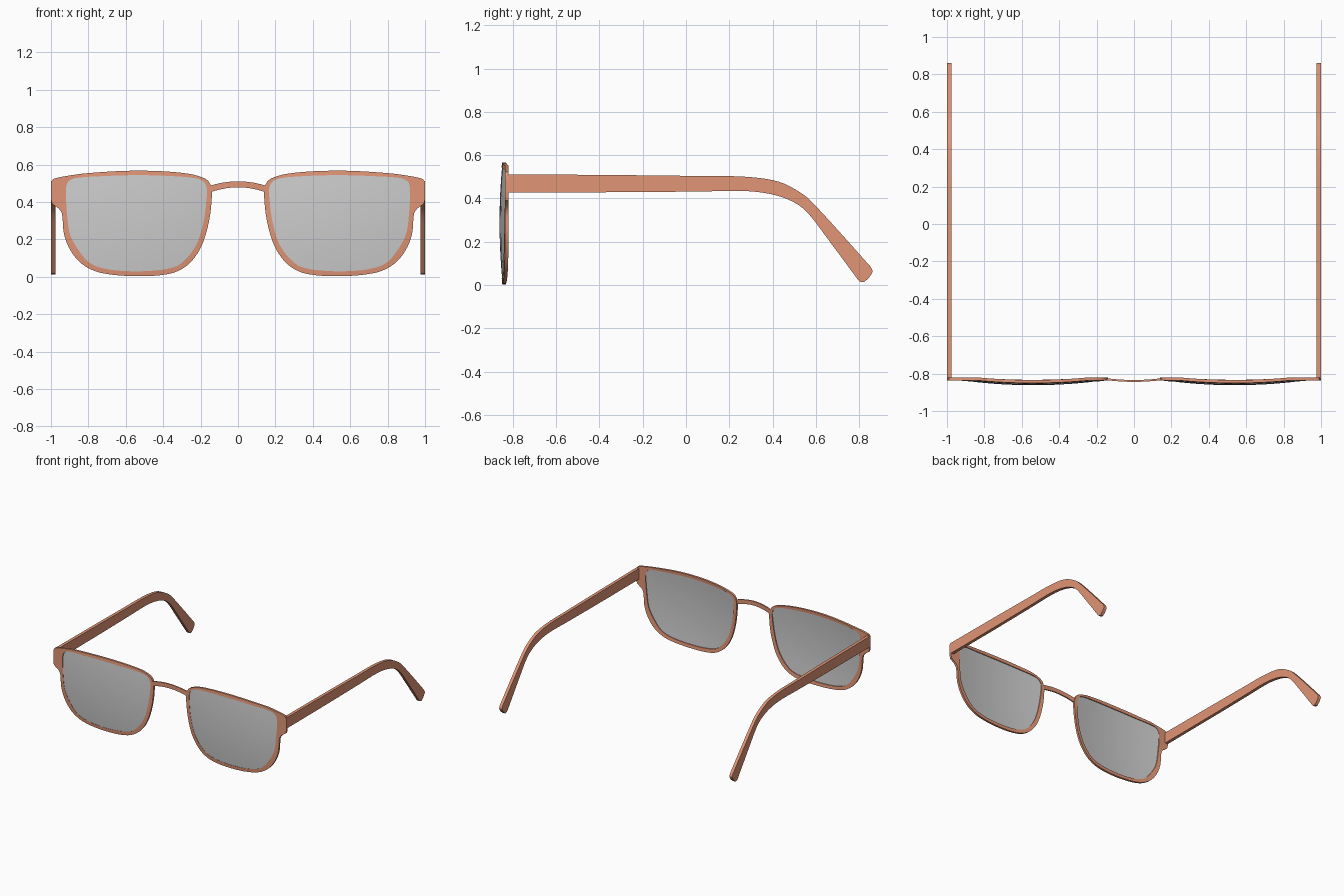
import bpy, bmesh, math
from mathutils import Vector

if "Cube" in bpy.data.objects:
    bpy.data.objects.remove(bpy.data.objects["Cube"])

CX, CZ = 0.54, 0.29          # lens centre
RAYS = 144

orange = bpy.data.materials.new("frame_orange")
orange.diffuse_color = (0.75, 0.30, 0.18, 1)
orange.use_nodes = True
orange.node_tree.nodes["Principled BSDF"].inputs["Base Color"].default_value = orange.diffuse_color


def spline(points, steps, closed):
    """Smooth curve through points, tangents weighted by chord length."""
    p = [Vector(q) for q in points]
    n = len(p)

    def tangent(i):
        a, b = (i - 1, i + 1) if closed else (max(i - 1, 0), min(i + 1, n - 1))
        a, b, i = a % n, b % n, i % n
        return (p[b] - p[a]) / ((p[b] - p[i]).length + (p[i] - p[a]).length)

    out = []
    for i in range(n if closed else n - 1):
        a, b = p[i], p[(i + 1) % n]
        h = (b - a).length
        ma, mb = tangent(i) * h, tangent(i + 1) * h
        for k in range(steps):
            t = k / steps
            out.append(a * (2*t**3 - 3*t*t + 1) + ma * (t**3 - 2*t*t + t)
                       + b * (3*t*t - 2*t**3) + mb * (t**3 - t*t))
    if not closed:
        out.append(p[-1])
    return out


def radial(points):
    """Resample a closed outline along evenly spaced rays from the lens centre."""
    polar = sorted((math.atan2(q.y - CZ, q.x - CX) % math.tau, (q - Vector((CX, CZ))).length)
                   for q in spline(points, 10, True))
    polar = ([(polar[-1][0] - math.tau, polar[-1][1])] + polar
             + [(polar[0][0] + math.tau, polar[0][1])])
    out, j = [], 0
    for i in range(RAYS):
        a = math.tau * i / RAYS
        while polar[j + 1][0] < a:
            j += 1
        (a0, r0), (a1, r1) = polar[j], polar[j + 1]
        r = r0 + (r1 - r0) * (a - a0) / max(a1 - a0, 1e-9)
        out.append((min(CX + r * math.cos(a), 1.0), CZ + r * math.sin(a)))
    return out


def dome(x, z):
    return -0.862 + 0.18 * ((x - CX) ** 2 + (z - CZ) ** 2)


def make(name, rings, material=None, closed_rings=False, mirror=True):
    """Skin a list of equal vertex rings; cap the ends unless the rings loop."""
    bm = bmesh.new()
    vs = [[bm.verts.new(co) for co in ring] for ring in rings]
    n = len(vs[0])
    for r in range(len(vs) if closed_rings else len(vs) - 1):
        a, b = vs[r], vs[(r + 1) % len(vs)]
        for i in range(n):
            k = (i + 1) % n
            bm.faces.new((a[i], a[k], b[k], b[i]))
    if not closed_rings:
        bm.faces.new(vs[0])
        bm.faces.new(vs[-1])
    bmesh.ops.recalc_face_normals(bm, faces=bm.faces)
    me = bpy.data.meshes.new(name)
    bm.to_mesh(me)
    bm.free()
    ob = bpy.data.objects.new(name, me)
    bpy.context.collection.objects.link(ob)
    if material:
        me.materials.append(material)
    bpy.ops.object.select_all(action='DESELECT')
    ob.select_set(True)
    bpy.context.view_layer.objects.active = ob
    bpy.ops.object.shade_smooth_by_angle(angle=math.radians(35))
    if mirror:
        ob.modifiers.new("mirror", 'MIRROR')
    return ob


# Rim outlines (x, z): outer edge with the hinge corner, inner edge around the lens
outer = radial([(.144, .484), (.17, .522), (.28, .553), (.535, .567), (.81, .553), (.96, .531),
                (.994, .52), (1, .508), (1, .45), (1, .4), (.99, .387), (.963, .37), (.942, .34),
                (.93, .227), (.893, .136), (.83, .065), (.733, .021), (.535, .003), (.358, .018),
                (.267, .065), (.198, .158), (.155, .297), (.139, .44)])
inner = radial([(.909, .508), (.872, .527), (.738, .537), (.54, .543), (.337, .537), (.203, .521),
                (.171, .489), (.166, .441), (.187, .281), (.23, .158), (.31, .067), (.39, .04),
                (.54, .029), (.695, .04), (.79, .072), (.856, .147), (.898, .227), (.914, .334),
                (.92, .468)])


def rim_ring(outline, depth):
    return [(x, min(dome(x, z), -0.834) - 0.002 + depth, z) for x, z in outline]


# Curved rims
make("rim", [rim_ring(outer, 0), rim_ring(inner, 0), rim_ring(inner, .016), rim_ring(outer, .016)],
     orange, closed_rings=True)


# Domed lenses, tucked slightly into the rims
def lens_ring(scale, depth):
    pts = [(CX + (x - CX) * scale, CZ + (z - CZ) * scale) for x, z in inner]
    return [(x, dome(x, z) + depth, z) for x, z in pts]


scales = [0.03, 0.2, 0.4, 0.6, 0.8, 1.01]
make("lens", [lens_ring(s, 0) for s in scales] + [lens_ring(s, .007) for s in reversed(scales)])

# Arched nose bridge
bridge = []
for i in range(-12, 13):
    x = 0.152 * i / 12
    t = (i / 12) ** 2
    y, top, low = -0.839 + 0.010 * t, 0.510 - 0.024 * t, 0.478 - 0.028 * t
    bridge.append([(x, y - .005, low), (x, y + .005, low), (x, y + .005, top), (x, y - .005, top)])
make("nose_bridge", bridge, orange, mirror=False)

# Temple arms: paired upper and lower edge points (y, z, y, z)
arm = spline([(-.828, .512, -.828, .428), (-.3, .508, -.3, .429), (.05, .504, .05, .432),
              (.28, .5, .28, .434), (.43, .477, .41, .416), (.54, .42, .503, .38),
              (.595, .37, .563, .333), (.71, .245, .656, .212), (.835, .105, .781, .043),
              (.853, .084, .792, .028), (.862, .062, .803, .016), (.845, .032, .822, .013)], 5, False)
make("temple_arm", [[(.976, p[0], p[1]), (1, p[0], p[1]), (1, p[2], p[3]), (.976, p[2], p[3])]
                    for p in arm], orange)
